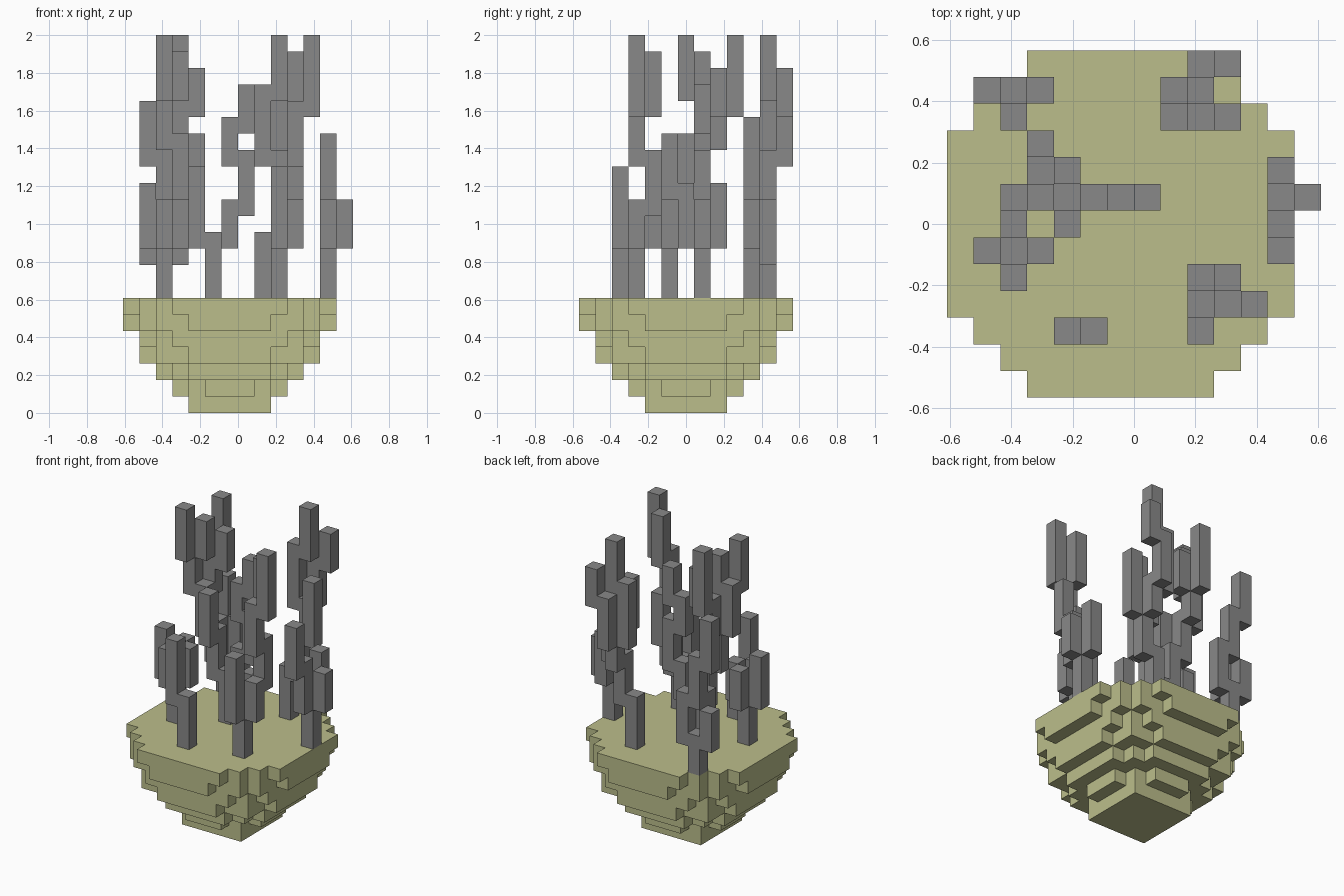
import bpy, bmesh, math
from mathutils import Vector

cube = bpy.data.objects.get("Cube")
if cube:
    bpy.data.objects.remove(cube, do_unlink=True)

UNIT = 2 / 23                      # edge of one block
ORIGIN = Vector((7, 6.5, 0))       # block coordinates of the world origin
SOIL_TOP = 7


def material(name, color):
    mat = bpy.data.materials.new(name)
    mat.use_nodes = True
    mat.diffuse_color = color
    bsdf = mat.node_tree.nodes["Principled BSDF"]
    bsdf.inputs["Base Color"].default_value = color
    bsdf.inputs["Roughness"].default_value = 0.9
    return mat


# Outer faces of a set of unit blocks, merged into large flat faces
def block_object(name, cells, mat):
    bm = bmesh.new()
    for cell in cells:
        for axis in range(3):
            for side in (0, 1):
                step = [0, 0, 0]
                step[axis] = 2 * side - 1
                if tuple(c + d for c, d in zip(cell, step)) in cells:
                    continue
                u, v = (axis + 1) % 3, (axis + 2) % 3
                ring = []
                for a, b in ((0, 0), (1, 0), (1, 1), (0, 1)):
                    p = Vector(cell)
                    p[axis] += side
                    p[u] += a
                    p[v] += b
                    ring.append(bm.verts.new((p - ORIGIN) * UNIT))
                bm.faces.new(ring if side else ring[::-1])
    bmesh.ops.remove_doubles(bm, verts=bm.verts, dist=UNIT / 100)
    bmesh.ops.dissolve_limit(bm, angle_limit=math.radians(1),
                             verts=bm.verts, edges=bm.edges)
    mesh = bpy.data.meshes.new(name)
    bm.to_mesh(mesh)
    bm.free()
    mesh.materials.append(mat)
    obj = bpy.data.objects.new(name, mesh)
    bpy.context.collection.objects.link(obj)
    return obj


STEP = {"east": (1, 0), "west": (-1, 0), "north": (0, 1), "south": (0, -1)}


# A stem and its side shoots; each shoot starts one block below its parent's tip
def grow(cells, x, y, z, height, shoots):
    cells.update((x, y, z + n) for n in range(height))
    for way, length, *more in shoots:
        dx, dy = STEP[way]
        grow(cells, x + dx, y + dy, z + height - 1, length, more)


soil_color = material("pale olive", (0.50, 0.515, 0.26, 1))
stem_color = material("stone grey", (0.25, 0.25, 0.25, 1))

# Rounded bowl of soil: squared radius of each layer, bottom to top
soil = set()
for z, reach in enumerate((8, 10, 20, 32, 34, 41, 45)):
    soil.update((x, y, z) for x in range(13) for y in range(13)
                if (x - 6) ** 2 + (y - 6) ** 2 <= reach)
block_object("soil_mound", soil, soil_color)

# Branching stems: name, foot block, foot height, shoots
stems = [
    ("back_right_stem", (2, 11), 3, [
        ("west", 3), ("south", 4),
        ("east", 4, ("west", 4, ("west", 4)))]),
    ("back_left_stem", (8, 10), 4, [
        ("east", 4,
            ("east", 5),
            ("north", 3,
                ("north", 4, ("east", 3)),
                ("west", 5, ("east", 4))))]),
    ("centre_stem", (5, 7), 4, [
        ("east", 3, ("east", 4, ("west", 3, ("east", 3)))),
        ("west", 4,
            ("south", 4),
            ("west", 4,
                ("north", 3, ("north", 5), ("east", 3)),
                ("west", 4, ("south", 4), ("east", 3))))]),
    ("right_stem", (2, 5), 4, [
        ("west", 4), ("east", 3), ("south", 3), ("north", 3)]),
    ("front_stem", (5, 2), 4, [("west", 5)]),
    ("front_left_stem", (9, 3), 4, [
        ("south", 5), ("east", 3),
        ("north", 3,
            ("east", 4, ("south", 4, ("east", 5), ("north", 4))))]),
    ("left_stem", (12, 7), 4, [
        ("east", 3), ("north", 4), ("south", 4, ("south", 4))]),
]
for name, foot, height, shoots in stems:
    cells = set()
    grow(cells, *foot, SOIL_TOP, height, shoots)
    block_object(name, cells, stem_color)
